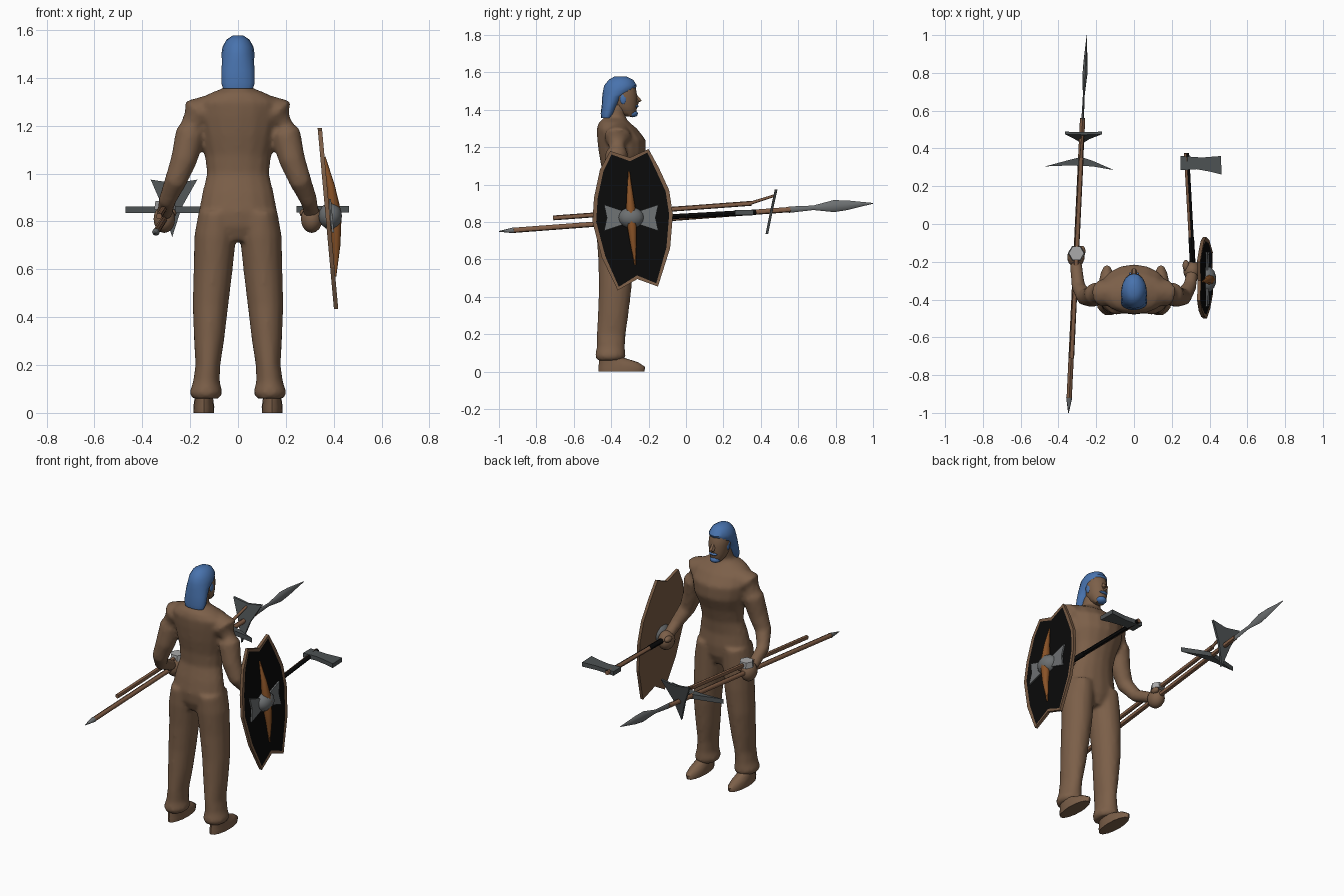
import bpy, bmesh, math
from mathutils import Vector as V

old = bpy.data.objects.get("Cube")
if old:
    bpy.data.objects.remove(old)


def material(name, *rgb):
    m = bpy.data.materials.new(name)
    m.use_nodes = True
    m.diffuse_color = (*rgb, 1)
    m.node_tree.nodes["Principled BSDF"].inputs["Base Color"].default_value = (*rgb, 1)
    return m


BROWN = material("body_brown", .2, .115, .066)
HAIR = material("hair_blue", .065, .17, .42)
WOOD = material("shaft_wood", .22, .11, .06)
RIM = material("rim_brown", .19, .105, .058)
BLACK = material("black", .003, .003, .003)
SPINE = material("spine_orange", .25, .085, .02)
STEEL = material("steel", .15, .16, .165)
DARK = material("dark_steel", .075, .085, .088)
PALE = material("pale_metal", .4, .4, .4)


def finish(name, bm, mats, smooth=True):
    bmesh.ops.recalc_face_normals(bm, faces=bm.faces)
    me = bpy.data.meshes.new(name)
    bm.to_mesh(me)
    bm.free()
    for m in mats:
        me.materials.append(m)
    ob = bpy.data.objects.new(name, me)
    bpy.context.collection.objects.link(ob)
    if smooth:
        bpy.ops.object.select_all(action='DESELECT')
        ob.select_set(True)
        bpy.context.view_layer.objects.active = ob
        bpy.ops.object.shade_smooth_by_angle(angle=math.radians(45))
    return ob


def skin_rings(bm, rings, n):
    """Bridge rings given as (centre, half axis u, half axis v)."""
    loops = []
    for c, u, v in rings:
        angles = [2 * math.pi * i / n for i in range(n)]
        loops.append([bm.verts.new(c + u * math.cos(a) + v * math.sin(a)) for a in angles])
    for a, b in zip(loops, loops[1:]):
        for i in range(n):
            j = (i + 1) % n
            bm.faces.new((a[i], a[j], b[j], b[i]))
    bm.faces.new(loops[0])
    bm.faces.new(loops[-1])


def stack(bm, rows, x=0, n=16):
    """Level rings: height, half width, centre y, half depth, centre x offset."""
    skin_rings(bm, [(V((x + (r[4] if len(r) > 4 else 0), r[2], r[0])),
                     V((r[1], 0, 0)), V((0, r[3], 0))) for r in rows], n)


def tube(bm, points, n=12, flat=1):
    """Rings across a path of (x, y, z, radius); flat squeezes the width."""
    rings = []
    for i, p in enumerate(points):
        a, b = points[max(i - 1, 0)], points[min(i + 1, len(points) - 1)]
        d = (V(b[:3]) - V(a[:3])).normalized()
        ref = V((0, 1, 0)) if abs(d.z) > .7 else V((0, 0, 1))
        u = d.cross(ref).normalized()
        rings.append((V(p[:3]), u * p[3] * flat, d.cross(u) * p[3]))
    skin_rings(bm, rings, n)


def rod(name, points, mat, n=8, flat=1):
    bm = bmesh.new()
    tube(bm, points, n, flat)
    return finish(name, bm, [mat])


def plate(name, points, depth, mat):
    bm = bmesh.new()
    f = bm.faces.new([bm.verts.new(p) for p in points])
    ext = bmesh.ops.extrude_face_region(bm, geom=[f])["geom"]
    bmesh.ops.translate(bm, verts=[g for g in ext if isinstance(g, bmesh.types.BMVert)], vec=V(depth))
    return finish(name, bm, [mat], False)


def blob(name, c, size, mat):
    bm = bmesh.new()
    bmesh.ops.create_uvsphere(bm, u_segments=14, v_segments=8, radius=1)
    bmesh.ops.scale(bm, verts=bm.verts, vec=V(size))
    bmesh.ops.translate(bm, verts=bm.verts, vec=V(c))
    return finish(name, bm, [mat])


# Body: torso, legs and arms fused into one smooth skin
bm = bmesh.new()
stack(bm, [(.72, .1, -.38, .07), (.78, .16, -.38, .095), (.84, .165, -.38, .1), (.92, .15, -.375, .09),
           (1, .13, -.36, .085), (1.08, .14, -.35, .1), (1.16, .165, -.34, .125),
           (1.24, .18, -.345, .13), (1.3, .175, -.37, .108), (1.335, .12, -.385, .08),
           (1.36, .055, -.38, .055), (1.43, .048, -.36, .05)])
for s, hand_y in ((-1, -.21), (1, -.26)):
    stack(bm, [(.84, .075, -.38, .1, 0), (.74, .088, -.38, .1, s * .005), (.6, .082, -.375, .095, s * .014),
               (.45, .075, -.378, .088, s * .025), (.3, .063, -.39, .082, s * .031),
               (.2, .052, -.4, .078, s * .036), (.13, .056, -.402, .076, s * .042),
               (.085, .07, -.405, .082, s * .044), (.06, .058, -.405, .072, s * .044)], s * .09)
    tube(bm, [(s * .1, -.36, 1.265, .07), (s * .17, -.365, 1.25, .074), (s * .2, -.37, 1.17, .062),
              (s * .225, -.385, 1.06, .056), (s * .26, -.385, .97, .047),
              (s * .295, -.33, .89, .037), (s * .308, hand_y, .83, .033)])
body = finish("body", bm, [BROWN])
mod = body.modifiers.new("fuse", 'REMESH')
mod.mode = 'VOXEL'
mod.voxel_size = .012
mod.use_smooth_shade = True
mod = body.modifiers.new("soften", 'SMOOTH')
mod.iterations = 4

for s, side in ((-1, "right"), (1, "left")):
    # Shoes and fists
    bm = bmesh.new()
    stack(bm, [(0, .042, -.345, .122), (.025, .044, -.343, .125), (.05, .04, -.36, .105),
               (.075, .038, -.4, .066), (.11, .034, -.405, .055)], s * .143)
    finish(side + "_shoe", bm, [BROWN])
    fist_y = -.175 if s < 0 else -.25
    blob(side + "_fist", (s * .308, fist_y, .81), (.046, .055, .058), BROWN)
    blob(side + "_thumb", (s * .275, fist_y + .03, .835), (.018, .03, .018), BROWN)

# Head, hair and beard
bm = bmesh.new()
stack(bm, [(1.365, .025, -.3, .025), (1.385, .042, -.312, .046), (1.42, .054, -.325, .064),
           (1.47, .06, -.33, .07), (1.52, .058, -.335, .066), (1.55, .04, -.34, .05)])
tube(bm, [(0, -.28, 1.485, .012), (0, -.25, 1.445, .017), (0, -.265, 1.432, .012)], 6)
finish("head", bm, [BROWN])
bm = bmesh.new()
stack(bm, [(1.355, .062, -.425, .028), (1.38, .07, -.418, .038), (1.43, .069, -.405, .045),
           (1.47, .067, -.39, .058), (1.5, .069, -.36, .084), (1.53, .065, -.35, .087),
           (1.56, .048, -.348, .066), (1.577, .022, -.35, .034)])
finish("hair", bm, [HAIR])
blob("beard", (0, -.285, 1.38), (.032, .028, .02), HAIR)
blob("moustache", (0, -.265, 1.419), (.028, .012, .008), HAIR)
for s in (-1, 1):
    blob("sideburn", (s * .053, -.335, 1.46), (.008, .018, .03), HAIR)


# Shield: tilted board with an inset black field
def on_shield(y, z, out=0):
    return V((.34 + (1.2 - z) * .09 + out, y, z))


outline = [(-.2, 1.19), (-.145, 1.09), (-.09, .97), (-.07, .84), (-.085, .66), (-.15, .455),
           (-.26, .495), (-.365, .435), (-.45, .61), (-.5, .8), (-.492, .93), (-.46, 1.08),
           (-.405, 1.18), (-.3, 1.145)]
bm = bmesh.new()
back = bm.faces.new([bm.verts.new(on_shield(*p, -.008)) for p in outline])
ext = bmesh.ops.extrude_face_region(bm, geom=[back])["geom"]
bmesh.ops.translate(bm, verts=[g for g in ext if isinstance(g, bmesh.types.BMVert)], vec=V((.018, 0, 0)))
bmesh.ops.recalc_face_normals(bm, faces=bm.faces)
front = [f for f in bm.faces if f.normal.x > .9]
bmesh.ops.inset_region(bm, faces=front, thickness=.02, depth=-.002)
for f in front:
    f.material_index = 1
finish("shield_board", bm, [RIM, BLACK], False)

# Shield spine, straps and boss
rod("shield_spine", [(*on_shield(-.305, 1.07, .01), .004), (*on_shield(-.3, .95, .025), .017),
                     (*on_shield(-.293, .83, .03), .03), (*on_shield(-.283, .7, .025), .018),
                     (*on_shield(-.272, .57, .01), .004)], SPINE, 8)
for s in (-1, 1):
    shape = ((.04, .035), (.145, .07), (.13, 0), (.145, -.07), (.04, -.035))
    plate("shield_strap", [on_shield(-.293 + s * a, .823 + b, .012) for a, b in shape], (.009, 0, 0), STEEL)
blob("shield_boss", on_shield(-.293, .823, .012), (.05, .07, .056), STEEL)

# Hand axe: handle with a dark outer side, grip and flared blade
axe = rod("axe_handle", [(.312, -.24, .82, .013), (.278, .375, .853, .014)], WOOD)
axe.data.materials.append(BLACK)
for f in axe.data.polygons:
    f.material_index = int(f.normal.x > .3)
rod("axe_grip", [(.314, -.27, .818, .015), (.303, -.07, .829, .015)], BLACK)
plate("axe_blade", [(.245, .285, .838), (.245, .36, .838), (.36, .352, .838), (.46, .36, .838),
                    (.464, .262, .838), (.4, .278, .838), (.33, .29, .838)], (0, 0, .026), DARK)

# Spear: long shaft, leaf head and butt spike
rod("spear_shaft", [(-.343, -.92, .756, .014), (-.272, .56, .867, .014)], WOOD)
rod("spear_head", [(-.272, .55, .866, .017), (-.266, .68, .876, .012), (-.26, .79, .885, .032),
                   (-.257, .86, .89, .026), (-.25, 1, .9, .002)], STEEL, 8, .4)
rod("spear_butt", [(-.347, -1, .75, .002), (-.343, -.92, .756, .016)], STEEL)

# Second pole: shaft, thin neck, crossbar and upright wedge blade
rod("pole_shaft", [(-.33, -.71, .822, .013), (-.28, .35, .9, .013)], WOOD)
rod("pole_neck", [(-.28, .34, .899, .009), (-.272, .475, .942, .007)], WOOD)
plate("pole_crossbar", [(-.47, .305, .835), (-.34, .34, .835), (-.28, .355, .835), (-.22, .335, .835),
                        (-.105, .285, .835), (-.22, .305, .835), (-.34, .31, .835)], (0, 0, .028), DARK)
plate("pole_wedge", [(-.365, .475, .975), (-.265, .472, .96), (-.17, .475, .975), (-.235, .45, .86),
                     (-.275, .425, .735), (-.315, .45, .86)], (0, .014, 0), DARK)
rod("pole_collar", [(-.305, -.155, .85, .045), (-.305, -.155, .885, .04)], PALE, 6)
